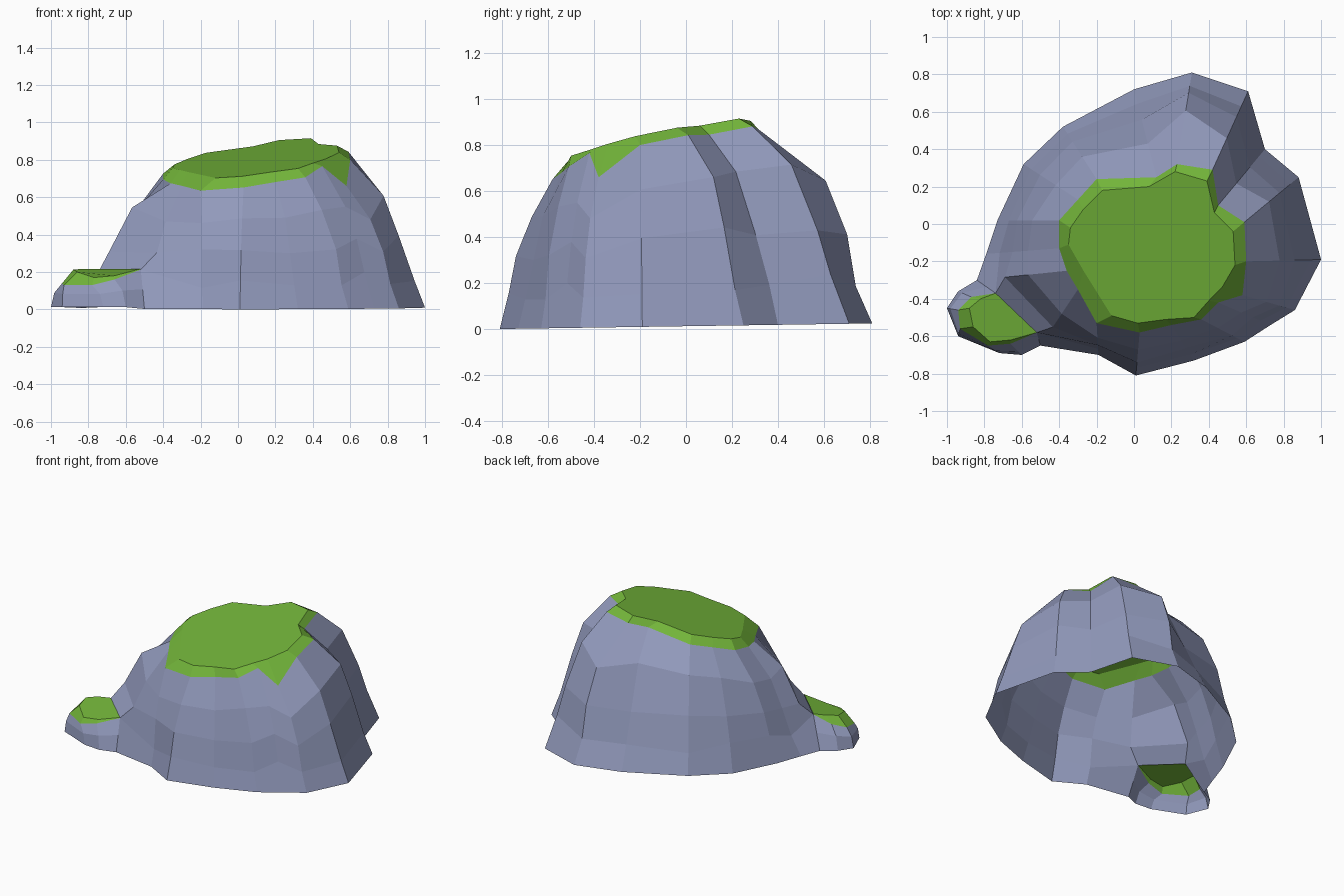
import bpy
import random
from mathutils import Vector

random.seed(4)
if "Cube" in bpy.data.objects:
    bpy.data.objects.remove(bpy.data.objects["Cube"], do_unlink=True)


def make_material(name, colour):
    mat = bpy.data.materials.new(name)
    mat.use_nodes = True
    mat.diffuse_color = colour
    mat.node_tree.nodes["Principled BSDF"].inputs["Base Color"].default_value = colour
    return mat


ROCK = make_material("blue grey rock", (0.285, 0.32, 0.50, 1))
GRASS = make_material("grass green", (0.17, 0.46, 0.042, 1))


def build_shell(name, rings, closed, open_cells=()):
    """Join rings from the ground up; the last band and the top are grass."""
    count = len(rings[0])
    verts = [p for ring in rings for p in ring]
    faces, colours = [], []
    for level in range(len(rings) - 1):
        for i in range(count if closed else count - 1):
            if (level, i) in open_cells:
                continue
            j = (i + 1) % count
            low, high = level * count, (level + 1) * count
            faces.append((low + i, low + j, high + j, high + i))
            colours.append(1 if level == len(rings) - 2 else 0)
    top = (len(rings) - 1) * count
    faces.append(tuple(range(top, top + count)))
    colours.append(1)
    mesh = bpy.data.meshes.new(name)
    mesh.from_pydata(verts, [], faces)
    mesh.materials.append(ROCK)
    mesh.materials.append(GRASS)
    for poly, colour in zip(mesh.polygons, colours):
        poly.material_index = colour
        poly.use_smooth = False
    mesh.update()
    obj = bpy.data.objects.new(name, mesh)
    bpy.context.collection.objects.link(obj)
    return obj


def cap_height(x, y):
    """Tilted plane of the grassy summit."""
    return 0.82 + 0.12 * x + 0.21 * y


# Hill outlines, anticlockwise: ground, lower edge of grass, summit
ground = [(1, -.19), (.88, .25), (.7, .4), (.61, .71), (.31, .81), (0, .72),
          (-.38, .52), (-.59, .32), (-.73, .02), (-.79, -.16), (-.84, -.3), (-.5, -.65),
          (-.19, -.7), (.01, -.81), (.32, -.73), (.59, -.63), (.73, -.54), (.86, -.46)]
grass_edge = [(.6, -.2), (.59, .01), (.45, .1), (.42, .29), (.23, .32), (.12, .25),
              (-.2, .24), (-.3, .13), (-.4, .02), (-.4, -.13), (-.36, -.25), (-.3, -.35),
              (-.2, -.53), (.03, -.58), (.2, -.54), (.36, -.51), (.45, -.42), (.58, -.38)]
summit = [(.54, -.22), (.53, -.04), (.43, .06), (.39, .23), (.22, .28), (.08, .2),
          (-.17, .18), (-.27, .08), (-.34, -.02), (-.35, -.11), (-.31, -.18), (-.27, -.25),
          (-.12, -.49), (.02, -.53), (.17, -.51), (.32, -.5), (.4, -.41), (.47, -.34)]

feet = [Vector((x, y, max(0, .012 + .015 * y))) for x, y in ground]
edge = [Vector((x, y, cap_height(x, y) - .05)) for x, y in grass_edge]
edge[-2].z += .03
edge[-1].z -= .1

# Bulging bands between the ground and the grass
hill = [feet]
for rise, inward in ((.22, .16), (.48, .32), (.76, .58)):
    ring = []
    for foot, rim in zip(feet, edge):
        pull = inward * (.78 if foot.y > .75 else 1) + random.uniform(-.04, .04)
        point = foot.lerp(rim, pull)
        point.z = foot.z + (rim.z - foot.z) * (rise + random.uniform(-.05, .05))
        ring.append(point)
    hill.append(ring)
hill += [edge, [Vector((x, y, cap_height(x, y))) for x, y in summit]]

# Opening in the hill's corner where the small boulder joins on
join_back, join_front = Vector((-.74, -.37, .213)), Vector((-.52, -.58, .213))
hill[1][10], hill[1][11] = join_back, join_front
build_shell("hill", hill, True, open_cells={(0, 10)})

# Small boulder leaning against the front corner, open towards the hill
outer_foot = [(-.94, -.36), (-1, -.45), (-.94, -.6), (-.72, -.69), (-.6, -.7)]
boulder_foot = [feet[10]] + [Vector((x, y, .012)) for x, y in outer_foot] + [feet[11]]
boulder_edge = [join_back] + [Vector(p) for p in (
    (-.87, -.39, .17), (-.94, -.46, .14), (-.93, -.56, .13),
    (-.78, -.65, .13), (-.66, -.64, .16))] + [join_front]
boulder_top = [join_back] + [Vector(p) for p in (
    (-.82, -.4, .217), (-.88, -.45, .213), (-.86, -.55, .2),
    (-.77, -.63, .17), (-.66, -.62, .18))] + [join_front]
boulder_middle = []
for foot, rim in zip(boulder_foot, boulder_edge):
    point = foot.lerp(rim, .3)
    point.z = foot.z + (rim.z - foot.z) * .6
    boulder_middle.append(point)
# The shared corners stay on the hill's own edge
for end, foot, join in ((0, feet[10], join_back), (-1, feet[11], join_front)):
    boulder_middle[end] = foot.lerp(join, .5)

# The end corners of the grass band rise slightly so no face collapses
for end in (0, -1):
    boulder_top[end] = boulder_top[end] + Vector((0, 0, .004))
build_shell("small_boulder", [boulder_foot, boulder_middle, boulder_edge, boulder_top], False)
